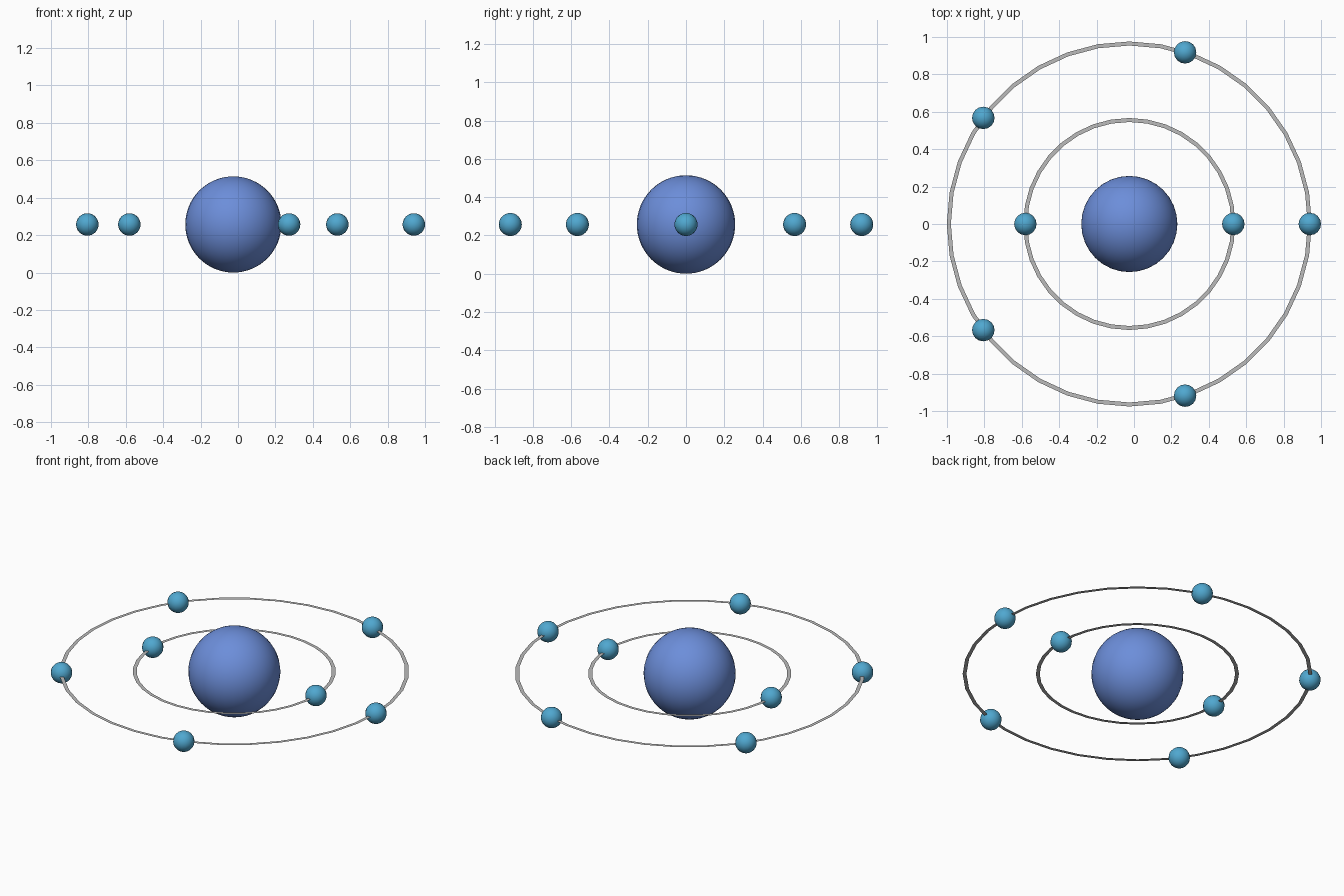
import bpy
import bmesh
from math import cos, sin, tau

if "Cube" in bpy.data.objects:
    bpy.data.objects.remove(bpy.data.objects["Cube"], do_unlink=True)

CENTRE_X = -0.025
CORE_R = 0.257
BALL_R = 0.06
RING_WIDTH = 0.0214


def material(name, rgb):
    mat = bpy.data.materials.new(name)
    mat.use_nodes = True
    colour = (*rgb, 1.0)
    mat.diffuse_color = colour
    mat.node_tree.nodes["Principled BSDF"].inputs["Base Color"].default_value = colour
    return mat


core_blue = material("core_blue", (0.15, 0.27, 0.70))
ball_cyan = material("ball_cyan", (0.08, 0.39, 0.63))
ring_grey = material("ring_grey", (0.50, 0.50, 0.50))


def ball(name, x, y, radius, segments, rings, mat):
    bpy.ops.mesh.primitive_uv_sphere_add(
        segments=segments, ring_count=rings, radius=radius, location=(x, y, CORE_R))
    obj = bpy.context.object
    obj.name = name
    obj.data.materials.append(mat)
    bpy.ops.object.shade_smooth()


def flat_ring(name, radius, sides=36):
    bm = bmesh.new()
    loops = []
    for r in (radius - RING_WIDTH / 2, radius + RING_WIDTH / 2):
        loops.append([bm.verts.new((r * cos(tau * i / sides), r * sin(tau * i / sides), 0))
                      for i in range(sides)])
    inner, outer = loops
    for i in range(sides):
        j = (i + 1) % sides
        bm.faces.new((inner[i], outer[i], outer[j], inner[j]))
    mesh = bpy.data.meshes.new(name)
    bm.to_mesh(mesh)
    bm.free()
    mesh.materials.append(ring_grey)
    obj = bpy.data.objects.new(name, mesh)
    obj.location = (CENTRE_X, 0, CORE_R)
    bpy.context.collection.objects.link(obj)


# Central core
ball("core", CENTRE_X, 0, CORE_R, 32, 32, core_blue)

# Flat orbit rings, each with evenly spaced balls
for label, radius, count in (("inner", 0.556, 2), ("outer", 0.965, 5)):
    flat_ring(label + "_ring", radius)
    for k in range(count):
        a = tau * k / count
        ball(f"{label}_ball_{k + 1}", CENTRE_X + radius * cos(a), radius * sin(a),
             BALL_R, 16, 16, ball_cyan)
